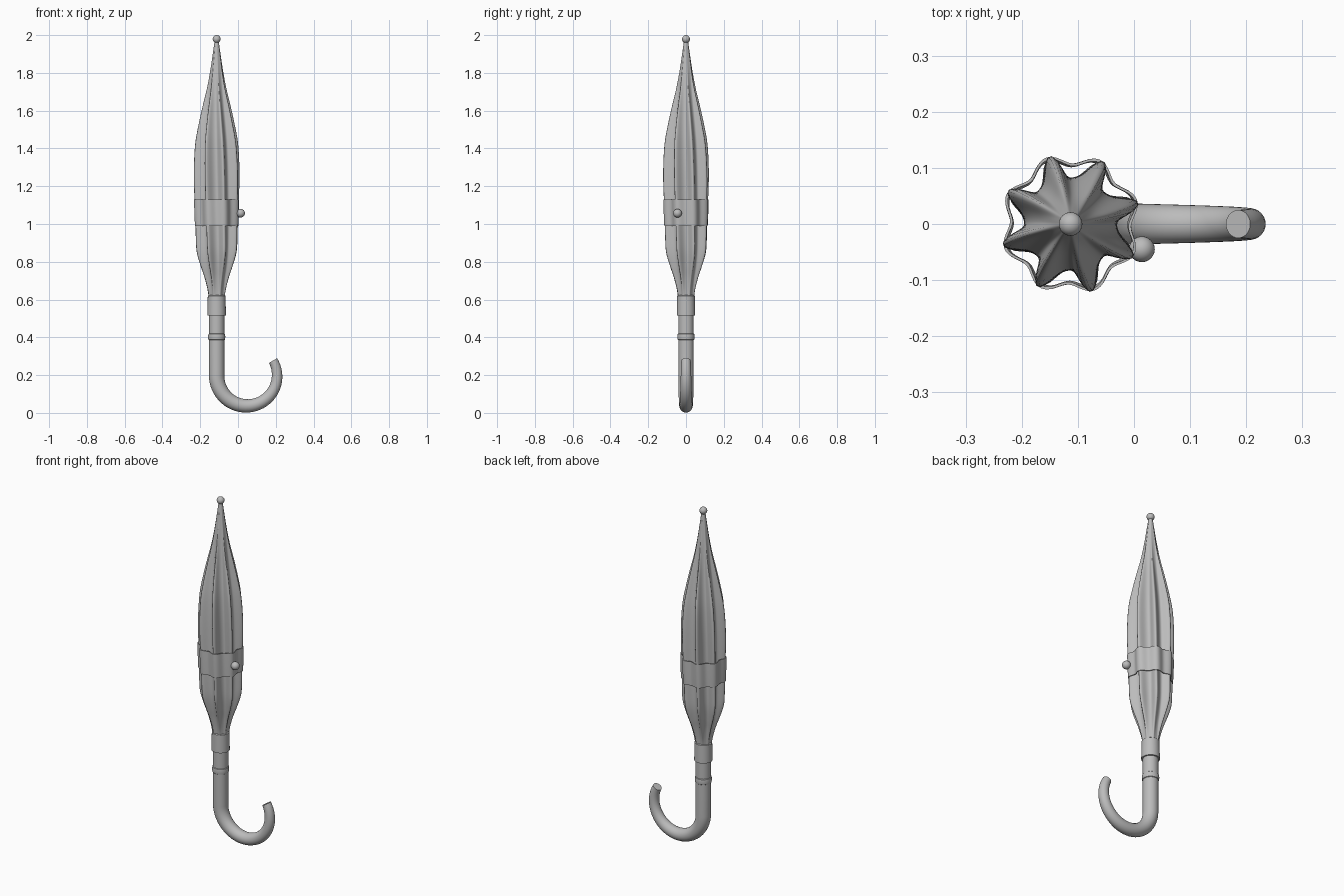
import bpy, bmesh, math
from mathutils import Vector

if "Cube" in bpy.data.objects:
    bpy.data.objects.remove(bpy.data.objects["Cube"])

AX = -0.113          # x position of the umbrella's long axis
FOLDS = 8

grey = bpy.data.materials.new("plain_grey")
grey.diffuse_color = (0.5, 0.5, 0.5, 1)
grey.use_nodes = True
grey.node_tree.nodes["Principled BSDF"].inputs["Base Color"].default_value = grey.diffuse_color


def finish(name, bm, angle=40):
    bmesh.ops.recalc_face_normals(bm, faces=bm.faces)
    me = bpy.data.meshes.new(name)
    bm.to_mesh(me)
    bm.free()
    me.materials.append(grey)
    ob = bpy.data.objects.new(name, me)
    bpy.context.collection.objects.link(ob)
    bpy.ops.object.select_all(action='DESELECT')
    ob.select_set(True)
    bpy.context.view_layer.objects.active = ob
    bpy.ops.object.shade_smooth_by_angle(angle=math.radians(angle))
    return ob


def loft(name, rings, caps=True, closed=False, angle=40):
    """Skin a list of equal-length point rings."""
    bm = bmesh.new()
    vs = [[bm.verts.new(p) for p in r] for r in rings]
    n = len(vs[0])
    pairs = list(zip(vs, vs[1:])) + ([(vs[-1], vs[0])] if closed else [])
    for a, b in pairs:
        for i in range(n):
            j = (i + 1) % n
            bm.faces.new((a[i], a[j], b[j], b[i]))
    if caps and not closed:
        bm.faces.new(vs[0][::-1])
        bm.faces.new(vs[-1])
    return finish(name, bm, angle)


def lathe(name, profile, n=40):
    return loft(name, [[(AX + r * math.cos(2 * math.pi * i / n),
                         r * math.sin(2 * math.pi * i / n), z)
                        for i in range(n)] for r, z in profile])


def ball(name, loc, r):
    bm = bmesh.new()
    bmesh.ops.create_uvsphere(bm, u_segments=24, v_segments=14, radius=r)
    bmesh.ops.translate(bm, verts=bm.verts, vec=loc)
    return finish(name, bm)


def star(z, peak, valley, n=128, power=1.3, skew=0.4):
    """Fluted cross-section that twists slowly with height."""
    ring = []
    phase = math.radians(20) + 0.2 * (1.15 - z)
    for i in range(n):
        a = 2 * math.pi * i / n
        t = FOLDS * a
        w = ((1 + math.cos(t + skew * math.sin(t + 0.8))) / 2) ** power
        r = valley + (peak - valley) * w
        ring.append((AX + r * math.cos(a + phase), r * math.sin(a + phase), z))
    return ring


def smooth_rows(rows, steps=5):
    """Catmull-Rom interpolation of (z, peak, valley) rows."""
    pts = [Vector(r) for r in rows]
    pts = [pts[0]] + pts + [pts[-1]]
    out = []
    for k in range(1, len(pts) - 2):
        p0, p1, p2, p3 = pts[k - 1:k + 3]
        for s in range(steps):
            t = s / steps
            out.append(0.5 * (2 * p1 + (p2 - p0) * t
                              + (2 * p0 - 5 * p1 + 4 * p2 - p3) * t * t
                              + (3 * p1 - p0 - 3 * p2 + p3) * t ** 3))
    return out + [pts[-1]]


# Furled fabric canopy
rows = [(0.61, 0.044, 0.040), (0.66, 0.053, 0.045), (0.72, 0.070, 0.054),
        (0.78, 0.092, 0.066), (0.85, 0.113, 0.076), (0.93, 0.118, 0.080),
        (1.06, 0.120, 0.082), (1.20, 0.126, 0.083), (1.32, 0.125, 0.082),
        (1.43, 0.117, 0.077), (1.52, 0.100, 0.068), (1.62, 0.077, 0.055),
        (1.72, 0.052, 0.042), (1.82, 0.033, 0.030), (1.92, 0.018, 0.017),
        (1.975, 0.010, 0.010)]
loft("canopy", [star(*r) for r in smooth_rows(rows)], angle=60)

# Closing strap wrapped round the folds, a thin open band
band = [(0.99, 0.122, 0.106), (1.06, 0.125, 0.108), (1.13, 0.126, 0.108)]
T = 0.005
loft("strap", [star(z, p, v, power=1.0, skew=0) for z, p, v in band]
     + [star(z, p - T, v - T, power=1.0, skew=0) for z, p, v in band[::-1]],
     closed=True)

# Strap button and tip ball
ball("strap_button", (0.014, -0.045, 1.057), 0.023)
ball("tip_ball", (AX, 0, 1.979), 0.021)

# Collar and ring on the shaft
lathe("collar", [(0.041, 0.515), (0.049, 0.515), (0.048, 0.57), (0.047, 0.62), (0.040, 0.625)])
lathe("shaft_ring", [(0.040, 0.385), (0.044, 0.388), (0.046, 0.402), (0.044, 0.417), (0.040, 0.42)])

# Shaft and hooked handle as one tapering tube
CX, CZ, R = 0.047, 0.197, 0.160
path = [(Vector((AX, 0, z)), Vector((0, 0, -1)), 0.041) for z in (0.60, 0.45, 0.32)]
for i in range(37):
    f = i / 36
    a = math.radians(180 + 210 * f)
    path.append((Vector((CX + R * math.cos(a), 0, CZ + R * math.sin(a))),
                 Vector((-math.sin(a), 0, math.cos(a))),
                 0.041 - 0.016 * f ** 1.2))
tube = []
for c, t, r in path:
    side = t.cross(Vector((0, 1, 0)))
    tube.append([c + side * (r * math.cos(2 * math.pi * k / 32))
                 + Vector((0, 1, 0)) * (r * math.sin(2 * math.pi * k / 32))
                 for k in range(32)])
loft("hook_handle", tube)
